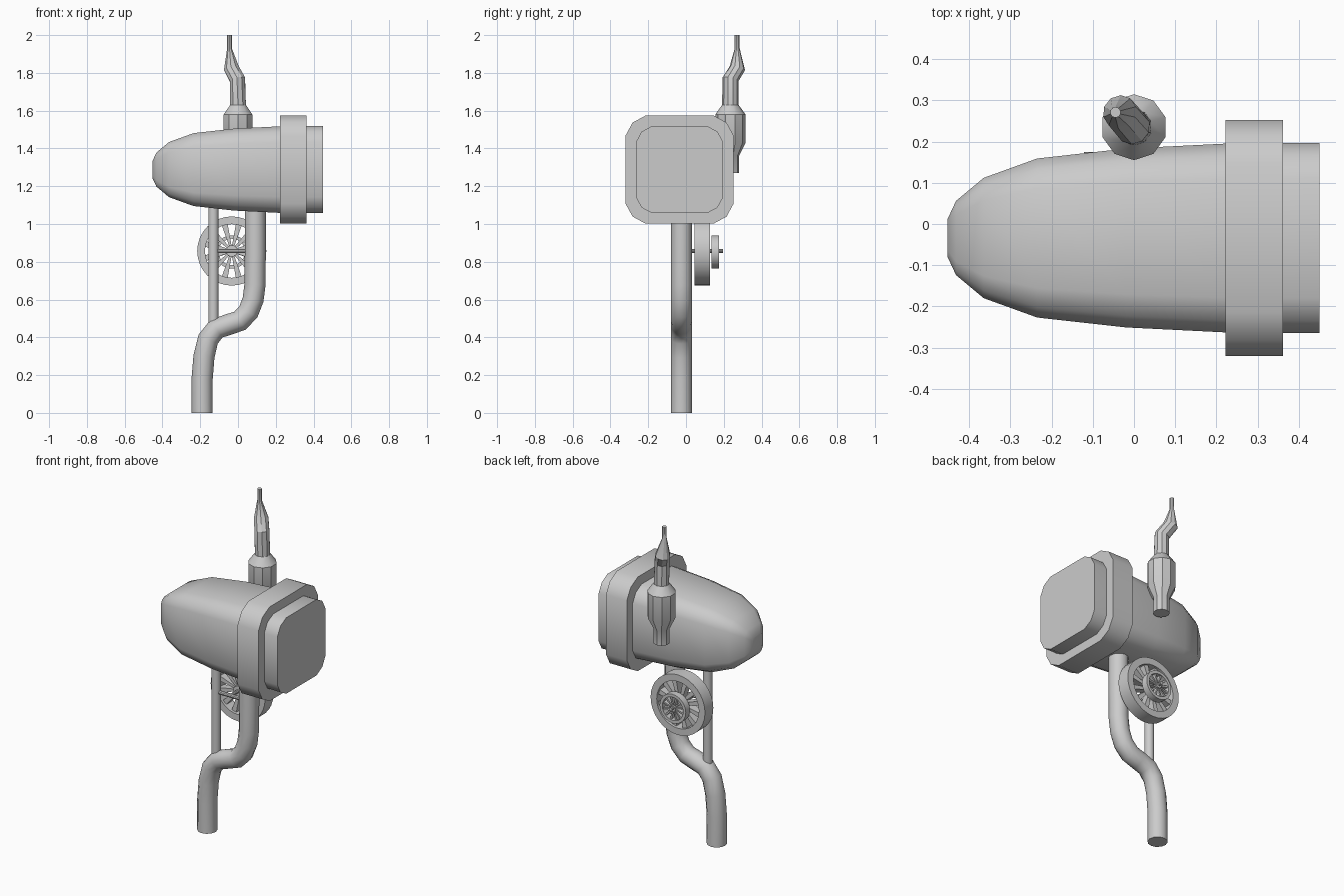
import bpy, bmesh, math
from mathutils import Vector, Matrix

if "Cube" in bpy.data.objects:
    bpy.data.objects.remove(bpy.data.objects["Cube"])


def finish(name, bm, angle=35):
    bmesh.ops.recalc_face_normals(bm, faces=bm.faces)
    me = bpy.data.meshes.new(name)
    bm.to_mesh(me)
    bm.free()
    ob = bpy.data.objects.new(name, me)
    bpy.context.collection.objects.link(ob)
    bpy.ops.object.select_all(action='DESELECT')
    ob.select_set(True)
    bpy.context.view_layer.objects.active = ob
    bpy.ops.object.shade_smooth_by_angle(angle=math.radians(angle))
    return ob


def circle(n):
    return [(math.cos(2 * math.pi * i / n), math.sin(2 * math.pi * i / n)) for i in range(n)]


def loft(name, stations, section, ref=(0, 1, 0), angle=35):
    """Sweep a section along (x, y, z, radius) stations, capped at both ends."""
    bm = bmesh.new()
    pts = [Vector(s[:3]) for s in stations]
    rings = []
    for i, s in enumerate(stations):
        a = (pts[i] - pts[i - 1]).normalized() if i > 0 else Vector()
        b = (pts[i + 1] - pts[i]).normalized() if i < len(pts) - 1 else Vector()
        t = (a + b).normalized()
        u = Vector(ref)
        u = (u - t * u.dot(t)).normalized()
        v = t.cross(u)
        rings.append([bm.verts.new(pts[i] + (u * p + v * q) * s[3]) for p, q in section])
    n = len(section)
    for r0, r1 in zip(rings, rings[1:]):
        for k in range(n):
            bm.faces.new((r0[k], r0[(k + 1) % n], r1[(k + 1) % n], r1[k]))
    bm.faces.new(rings[0])
    bm.faces.new(rings[-1])
    return finish(name, bm, angle)


def wheel(name, c, r_out, r_in, hub, y0, y1, spokes, w_in, w_out, segs=32):
    """Rim, hub and tapered spokes around the y axis."""
    bm = bmesh.new()
    rim = []
    for r, y in ((r_out, y0), (r_out, y1), (r_in, y1), (r_in, y0)):
        rim.append([bm.verts.new((c[0] + r * p, y, c[1] + r * q)) for p, q in circle(segs)])
    for j in range(4):
        a, b = rim[j], rim[(j + 1) % 4]
        for k in range(segs):
            bm.faces.new((a[k], a[(k + 1) % segs], b[(k + 1) % segs], b[k]))
    ym, h = (y0 + y1) / 2, (y1 - y0) * 0.3
    bmesh.ops.create_cone(bm, cap_ends=True, segments=16, radius1=hub, radius2=hub, depth=y1 - y0,
                          matrix=Matrix.Translation((c[0], ym, c[1])) @ Matrix.Rotation(math.pi / 2, 4, 'X'))
    for i in range(spokes):
        rot = Matrix.Translation((c[0], ym, c[1])) @ Matrix.Rotation(2 * math.pi * (i + 0.5) / spokes, 4, 'Y')
        cube = bmesh.ops.create_cube(bm, size=1)['verts']
        for v in cube:
            out = v.co.x > 0
            w = w_out if out else w_in
            v.co = rot @ Vector((r_in + 0.004 if out else hub * 0.8, v.co.y * 2 * h, v.co.z * w))
    return finish(name, bm)


# rounded-square section for the lamp housing
corner = [(1, .63), (.87, .87), (.63, 1)]
square = []
for k in range(4):
    c, s = round(math.cos(k * math.pi / 2)), round(math.sin(k * math.pi / 2))
    square += [(c * p - s * q, s * p + c * q) for p, q in corner]

BY, BZ = -0.034, 1.288
profile = [(-.453, .045), (-.432, .09), (-.365, .146), (-.235, .193), (-.02, .217), (.22, .229), (.45, .231)]
loft("housing", [(x, BY, BZ, r) for x, r in profile], square)
loft("housing_collar", [(.222, BY, BZ, .286), (.362, BY, BZ, .286)], square)

# bent support pipe
path = [(-.19, 0), (-.19, .18), (-.18, .3), (-.158, .39), (-.115, .445), (-.05, .468), (.01, .488),
        (.055, .535), (.08, .6), (.09, .68), (.09, .78), (.092, .84), (.092, 1.12)]
loft("support_pipe", [(x, -.024, z, .056) for x, z in path], circle(12))
loft("thin_strut", [(-.13, -.024, .44, .027), (-.13, -.024, 1.12, .027)], circle(12))

# wheels with cross bar and axle
loft("cross_bar", [(-.13, -.024, .857, .012), (.09, -.024, .857, .012)], circle(10))
loft("axle", [(-.033, -.024, .857, .01), (-.033, .197, .857, .01)], circle(10), ref=(0, 0, 1))
wheel("large_wheel", (-.033, .857), .183, .142, .03, .046, .126, 12, .012, .032)
wheel("small_wheel", (-.033, .852), .088, .07, .018, .134, .175, 12, .006, .012, 24)

# rear exhaust with kinked, tapering tip
rear = [(0, .235, 1.27, .046), (0, .235, 1.36, .046), (0, .235, 1.43, .08), (0, .235, 1.58, .08),
        (0, .235, 1.63, .044), (-.003, .235, 1.765, .043), (-.035, .272, 1.825, .042),
        (-.045, .271, 1.93, .013), (-.045, .271, 2.0, .013)]
loft("rear_exhaust", rear, circle(10), angle=30)
